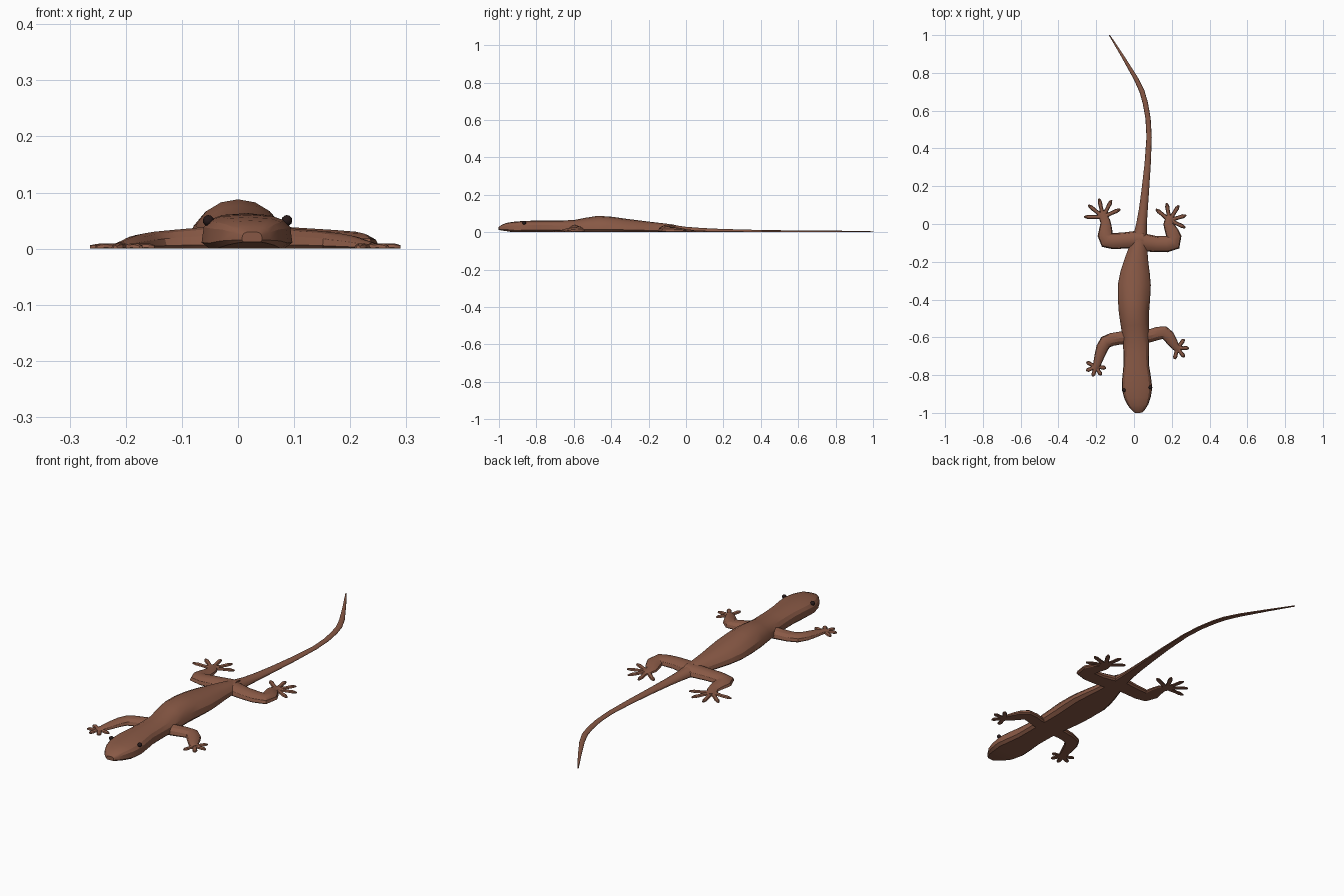
import bpy, bmesh, math
from mathutils import Vector

cube = bpy.data.objects.get("Cube")
if cube:
    bpy.data.objects.remove(cube, do_unlink=True)


def make_material(name, colour):
    mat = bpy.data.materials.new(name)
    mat.use_nodes = True
    mat.diffuse_color = colour
    mat.node_tree.nodes["Principled BSDF"].inputs["Base Color"].default_value = colour
    return mat


skin = make_material("brown skin", (0.25, 0.1, 0.06, 1))
dark = make_material("dark eye", (0.02, 0.01, 0.01, 1))


def refine(rows, steps):
    """Round off a list of stations with Catmull-Rom interpolation."""
    rows = [Vector(row) for row in rows]
    padded = [rows[0], *rows, rows[-1]]
    result = []
    for a, b, c, d in zip(padded, padded[1:], padded[2:], padded[3:]):
        for s in range(steps):
            t = s / steps
            start_slope, end_slope = (c - a) / 2, (d - b) / 2
            ease = t * t * (3 - 2 * t)
            result.append(b.lerp(c, ease) + start_slope * t * (1 - t) ** 2
                          - end_slope * t * t * (1 - t))
    return result + [rows[-1]]


def section(power, arc):
    """Flat-bottomed arch as (across, up) fractions; low power is boxier."""
    points = [(0.82, 0)]
    for i in range(arc + 1):
        angle = math.pi * i / arc
        across, up = math.cos(angle), max(math.sin(angle), 0)
        across = math.copysign(abs(across) ** power, across)
        points.append((across, 0.18 + 0.82 * up ** power))
    return points + [(-0.82, 0)]


def loft(bm, rows, steps=2, arc=6, power=lambda y: 1, base=lambda y: 0):
    """Skin arches along stations of x, y, half width and top height."""
    rows = refine(rows, steps)
    rings = []
    for i, (x, y, half, top) in enumerate(rows):
        ahead, behind = rows[min(i + 1, len(rows) - 1)], rows[max(i - 1, 0)]
        along = (ahead - behind).xy.normalized()
        low = base(y)
        rings.append([bm.verts.new((x + along.y * across * half,
                                    y - along.x * across * half,
                                    low + (top - low) * up))
                      for across, up in section(power(y), arc)])
    for ring, following in zip(rings, rings[1:]):
        for j in range(len(ring)):
            bm.faces.new((ring[j - 1], ring[j], following[j], following[j - 1]))
    bm.faces.new(rings[0])
    bm.faces.new(rings[-1])


def finish(bm, name, mat):
    bmesh.ops.recalc_face_normals(bm, faces=bm.faces)
    mesh = bpy.data.meshes.new(name)
    bm.to_mesh(mesh)
    bm.free()
    mesh.materials.append(mat)
    obj = bpy.data.objects.new(name, mesh)
    bpy.context.collection.objects.link(obj)
    bpy.ops.object.select_all(action="DESELECT")
    obj.select_set(True)
    bpy.context.view_layer.objects.active = obj
    bpy.ops.object.shade_smooth_by_angle(angle=math.radians(25))


# Head, torso and tail in one run from snout to tail tip
body_rows = [
    (.025, -1, .018, .03), (.022, -.96, .053, .05), (.016, -.87, .081, .06),
    (.012, -.75, .068, .063), (.01, -.6, .07, .065), (0, -.47, .08, .088),
    (.002, -.32, .087, .072), (.012, -.2, .065, .057), (.027, -.1, .043, .045),
    (.04, 0, .028, .029), (.06, .18, .02, .018), (.08, .46, .014, .011),
    (.06, .64, .014, .01), (.01, .77, .012, .009), (-.13, 1, .003, .005),
]
bm = bmesh.new()
loft(bm, body_rows, arc=8,
     power=lambda y: 0.6 + 0.4 * min(max((y + 0.8) / 0.3, 0), 1),
     base=lambda y: max(-0.92 - y, 0) * 0.15)
finish(bm, "body", skin)

# Half widths shared by all limbs, from the body to the palm
limb_widths = (.04, .034, .035, .028, .021, .018)


def limb(name, path, thickness, toe_count, first_angle, last_angle, toe_length):
    """Tapered leg along a path, ending in a fan of slim toes."""
    bm = bmesh.new()
    last = len(path) - 1
    loft(bm, [(x, y, width * thickness, 0.043 - 0.032 * i / last)
              for i, ((x, y), width) in enumerate(zip(path, limb_widths))])
    palm = (Vector(path[-1]) + Vector(path[-2])) / 2
    for i in range(toe_count):
        angle = math.radians(first_angle + (last_angle - first_angle) * i / (toe_count - 1))
        reach = Vector((math.cos(angle), math.sin(angle))) * toe_length
        loft(bm, [(*(palm + reach * along), half, half * 0.5 + 0.004)
                  for along, half in ((0, .014), (.5, .01), (.8, .011), (1, .004))], arc=4)
    finish(bm, name, skin)


limb("front_left_leg", [(.03, -.6), (.09, -.59), (.16, -.575), (.2, -.62),
                        (.22, -.65), (.24, -.665)], 1, 4, 53, -105, .06)
limb("front_right_leg", [(-.02, -.6), (-.08, -.605), (-.15, -.625), (-.18, -.69),
                         (-.195, -.74), (-.21, -.77)], 1, 5, 154, 352, .055)
limb("hind_left_leg", [(.02, -.09), (.12, -.107), (.21, -.097), (.2, -.04),
                       (.182, 0), (.194, .04)], 1.25, 5, 141, -25, .093)
limb("hind_right_leg", [(.05, -.08), (-.06, -.088), (-.145, -.085), (-.15, -.03),
                        (-.152, .015), (-.176, .06)], 1.25, 5, 180, 24, .1)

# Small eyes on the sides of the head
for name, spot in (("left_eye", (.087, -.865, .05)), ("right_eye", (-.053, -.88, .05))):
    bm = bmesh.new()
    bmesh.ops.create_icosphere(bm, subdivisions=2, radius=0.01)
    bmesh.ops.translate(bm, vec=spot, verts=bm.verts)
    finish(bm, name, dark)
